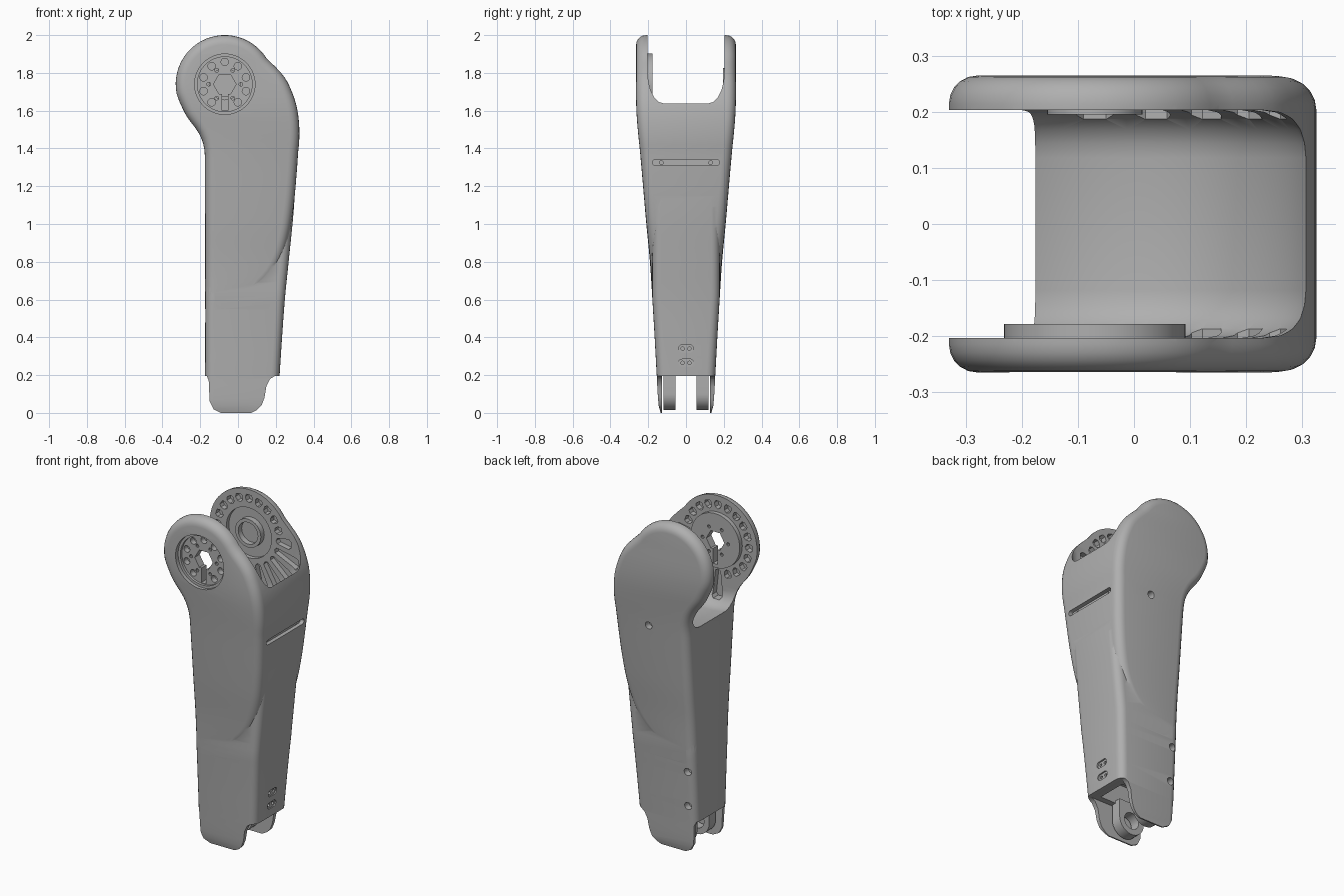
import bpy, bmesh
from math import sin, cos, radians, sqrt

if "Cube" in bpy.data.objects:
    bpy.data.objects.remove(bpy.data.objects["Cube"])

grey = bpy.data.materials.new("warm_grey")
grey.use_nodes = True
COLOR = (0.43, 0.43, 0.43, 1)
grey.diffuse_color = COLOR
grey.node_tree.nodes["Principled BSDF"].inputs["Base Color"].default_value = COLOR

CX, CZ, R = -0.07, 1.74, 0.26  # hub axis and head radius


def make(name, bm):
    bmesh.ops.recalc_face_normals(bm, faces=bm.faces)
    if bm.calc_volume(signed=True) < 0:
        bmesh.ops.reverse_faces(bm, faces=bm.faces)
    mesh = bpy.data.meshes.new(name)
    bm.to_mesh(mesh)
    bm.free()
    mesh.materials.append(grey)
    ob = bpy.data.objects.new(name, mesh)
    bpy.context.collection.objects.link(ob)
    return ob


def table(points, z):
    """Smooth interpolation through (z, value) points, listed from high to low."""
    if z >= points[0][0]:
        return points[0][1]
    for i in range(len(points) - 1):
        (z0, v0), (z1, v1) = points[i], points[i + 1]
        if z >= z1:
            a, b = points[max(i - 1, 0)], points[min(i + 2, len(points) - 1)]
            t, d = (z - z0) / (z1 - z0), z1 - z0
            m0 = (v1 - a[1]) / (z1 - a[0]) * d
            m1 = (b[1] - v0) / (b[0] - z0) * d
            return ((2*t**3 - 3*t*t + 1) * v0 + (t**3 - 2*t*t + t) * m0
                    + (3*t*t - 2*t**3) * v1 + (t**3 - t*t) * m1)
    return points[-1][1]


def pillow(name, rows, half, r, flat_bottom, steps=5):
    """Solid from (left, right, z) rows with depth half(z) and rounded rims."""
    outline = [(l, z) for l, _, z in rows] + [(x, z) for _, x, z in reversed(rows)]
    n, m = len(outline), len(rows)
    bm = bmesh.new()
    rings = []
    for side in (-1, 1):
        for k in range(steps + 1):
            t = radians(90 * k / steps) if side > 0 else radians(90 - 90 * k / steps)
            ring = []
            for i, (x, z) in enumerate(outline):
                a, b = outline[i - 1], outline[(i + 1) % n]
                tx, tz = b[0] - a[0], b[1] - a[1]
                if flat_bottom and i in (m - 1, m):
                    tx, tz = 0, (-1 if i < m else 1)
                s = r * (1 - cos(t)) / sqrt(tx * tx + tz * tz)
                y = side * (half(z) - r + r * sin(t))
                ring.append(bm.verts.new((x - tz * s, y, z + tx * s)))
            rings.append(ring)
    for a, b in zip(rings, rings[1:]):
        for i in range(n):
            j = (i + 1) % n
            bm.faces.new((a[i], a[j], b[j], b[i]))
    for ring in (rings[0], rings[-1]):
        for i in range(m - 1):
            bm.faces.new((ring[i], ring[i + 1], ring[n - 2 - i], ring[n - 1 - i]))
    return make(name, bm)


def prisms(name, items, axis="y"):
    """One object from several (polygon, low, high) extrusions along an axis."""
    bm = bmesh.new()
    for pts, low, high in items:
        ends = []
        for d in (low, high):
            ends.append([bm.verts.new((u, d, v) if axis == "y" else (d, u, v)) for u, v in pts])
            bm.faces.new(ends[-1])
        for i in range(len(pts)):
            j = (i + 1) % len(pts)
            bm.faces.new((ends[0][i], ends[0][j], ends[1][j], ends[1][i]))
    return make(name, bm)


def polar(r, deg, u=CX, v=CZ):
    return (u + r * cos(radians(deg)), v + r * sin(radians(deg)))


def circle(u, v, r, n=32):
    return [polar(r, 360 * i / n, u, v) for i in range(n)]


def stadium(u, v, length, r):
    return [polar(r, a, u + (length if a <= 90 else -length), v)
            for a in range(-90, 271, 20)]


def box(u0, u1, v0, v1):
    return [(u0, v0), (u1, v0), (u1, v1), (u0, v1)]


def volume(mesh):
    bm = bmesh.new()
    bm.from_mesh(mesh)
    v = bm.calc_volume()
    bm.free()
    return v


def combine(ob, other, operation="DIFFERENCE"):
    """Boolean that accepts the first solver giving a plausible volume."""
    other.hide_render = True
    before = volume(ob.data)
    low, high = (.3, .999999) if operation == "DIFFERENCE" else (1.000001, 3)
    for solver in ("MANIFOLD", "EXACT"):
        mod = ob.modifiers.new("combine", "BOOLEAN")
        mod.object, mod.operation, mod.solver = other, operation, solver
        graph = bpy.context.evaluated_depsgraph_get()
        mesh = bpy.data.meshes.new_from_object(ob.evaluated_get(graph))
        ob.modifiers.clear()
        if low < volume(mesh) / before < high:
            ob.data = mesh
            break
    bpy.data.objects.remove(other)


# Outline rules
RIGHT = [(1.88, .149), (1.8, .228), (1.74, .268), (1.62, .311), (1.48, .325),
         (1.3, .312), (1.05, .295), (.8, .27), (.6, .25), (.35, .232), (0, .21)]
SHELL = [(1.4, .32), (1.25, .309), (1.1, .295), (.95, .272), (.82, .235),
         (.72, .18), (.64, .10), (.6, .04), (.55, -.02)]
LEFT = [(1.67, -.32), (1.57, -.272), (1.49, -.213), (1.42, -.183), (1.34, -.175), (0, -.175)]
DEPTH = [(1.9, .264), (1.6, .262), (1.3, .236), (1, .21), (.8, .191),
         (.6, .178), (.4, .166), (.2, .155), (.04, .145), (0, .134)]


def left(z):
    return CX - sqrt(max(R * R - (z - CZ) ** 2, 0)) if z > 1.67 else table(LEFT, z)


def right(z):
    return CX + sqrt(max(R * R - (z - CZ) ** 2, 0)) if z > 1.88 else table(RIGHT, z)


def depth(z):
    return table(DEPTH, z)


# Swelling outer shell with the round head
zs = [CZ + R * cos(radians(a)) for a in range(4, 90, 6)] + [1.72 - .03 * i for i in range(40)]
leg = pillow("leg_body", [(left(z), right(z) if z > 1.4 else table(SHELL, z), z) for z in zs],
             depth, .05, True)

# Narrow core running down to the foot
zs = [1.45 - 1.45 * i / 40 for i in range(41)]
core = pillow("core", [(left(z) + .001, right(z) - .002, z) for z in zs],
              lambda z: min(depth(z), .179), .045, True)
combine(leg, core, "UNION")

# Rounded opening between the two head plates
RO = .39
rows = [(CX - RO * sin(radians(a)), CX + RO * sin(radians(a)), CZ + RO * cos(radians(a)))
        for a in range(3, 180, 6)]
combine(leg, pillow("opening", rows, lambda z: .203, .085, False))

# Radial pockets that leave ribs inside both plates
pockets = []
for a in range(-180, 180, 18):
    outer = .355 if -95 < a < -15 else (.28 if a == 0 else .228)
    w = 5.5 if outer > .3 else 6.5
    shape = [polar(.18, a), polar(.19, a + 5), polar(outer - .015, a + w), polar(outer, a + w * .6),
             polar(outer, a - w * .6), polar(outer - .015, a - w), polar(.19, a - 5)]
    pockets += [(shape, .11, .236), (shape, -.236, -.11)]
combine(leg, prisms("pockets", pockets))

# Hub hole in the front plate, hub recess in the back plate
combine(leg, prisms("hub_holes", [(circle(CX, CZ, .16, 48), -.3, -.15),
                                  (circle(CX, CZ, .15, 48), .15, .228)]))

# Foot: step below the body, then the hollow between the two skins
step = [(.4, .195), (.195, .195), (.17, .18), (.15, .14), (.14, .08), (.125, .04),
        (.1, .015), (.07, 0), (.07, -.1), (.4, -.1)]
back = [(-.4, .195), (-.165, .195), (-.155, .17), (-.15, .06), (-.13, .02), (-.09, 0),
        (-.09, -.1), (-.4, -.1)]
combine(leg, prisms("foot_step", [(step, -.3, .3), (back, -.3, .3)]))
combine(leg, prisms("foot_hollow", [(box(-.5, .5, -.1, .195), -.126, .126)]))
combine(leg, prisms("foot_cavity", [(box(-.13, .16, .1, .32), -.09, .09)]))

# Slot and screw plates on the right face, bolt holes on the back face
combine(leg, prisms("face_slots", [(stadium(0, 1.325, .162, .016), .29, .5),
                                   (stadium(0, .34, .02, .02), .221, .5),
                                   (stadium(0, .265, .02, .02), .217, .5)], "x"))
combine(leg, prisms("screw_holes", [(circle(s * .018, z, .009, 12), .18, .5)
                                    for s in (-1, 1) for z in (.34, .265)]
                    + [(circle(s * .13, 1.325, .01, 12), .26, .5) for s in (-1, 1)], "x"))
combine(leg, prisms("bolt_holes", [(circle(x, z, .022, 20), depth(z) - .04, .4)
                                   for x, z in ((.08, 1.35), (-.13, .5), (-.125, .29))]))

# Front hub with keyhole, bolt circle and dished face
hub = prisms("front_hub", [(circle(CX, CZ, .162, 48), -.24, -.178)])
combine(hub, prisms("hub_dish", [(circle(CX, CZ, .145, 48), -.3, -.225)]))
combine(hub, prisms("hub_bore", [(circle(CX, CZ, .06, 6), -.3, -.1)]))
combine(hub, prisms("hub_key", [(box(CX - .016, CX + .016, CZ - .14, CZ), -.3, -.1)]))
combine(hub, prisms("hub_bolts", [(circle(*polar(.118, a), .02, 14), -.3, -.19)
                                  for a in range(-54, 235, 36)]
                    + [(circle(*polar(.085, a), .01, 10), -.3, -.1) for a in range(0, 360, 60)]))

# Bearing ring inside the back plate
ring = prisms("bearing_ring", [(circle(CX, CZ, .085, 40), .195, .24)])
combine(ring, prisms("ring_bore", [(circle(CX, CZ, .065, 40), .1, .235)]))

# Foot lugs with a cross bore
parts = [leg, hub, ring]
lug = [polar(.085, a, -.03, .1) for a in range(180, 361, 12)] + [(.055, .21), (-.115, .21)]
for name, y0, y1 in (("front_lug", -.118, -.056), ("back_lug", .056, .118)):
    ob = prisms(name, [(lug, y0, y1)])
    combine(ob, prisms("lug_bore", [(circle(-.03, .1, .05), -.2, .2)]))
    parts.append(ob)

bpy.ops.object.select_all(action="DESELECT")
for ob in parts:
    ob.select_set(True)
bpy.context.view_layer.objects.active = leg
bpy.ops.object.shade_smooth_by_angle(angle=radians(35))
